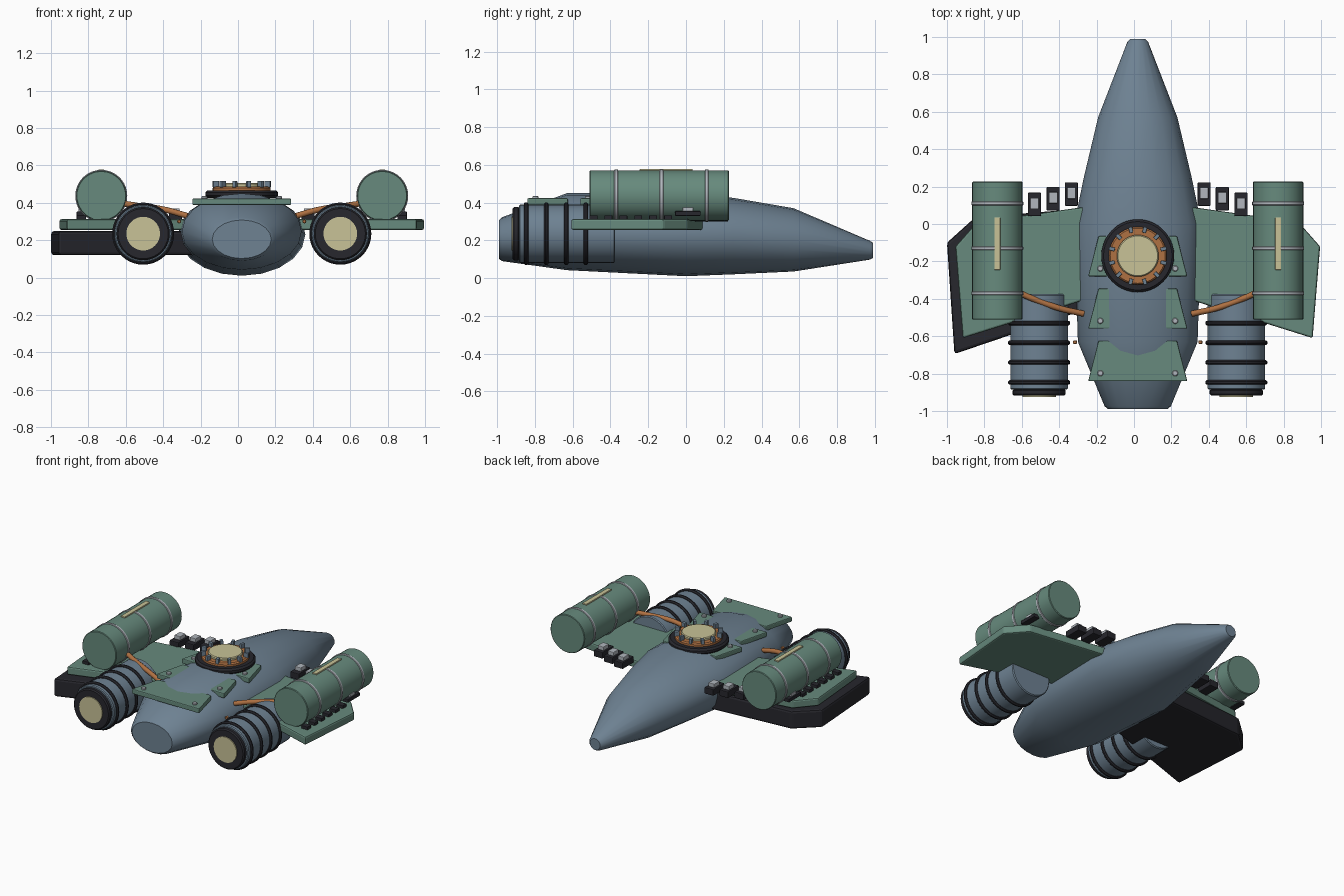
import bpy, bmesh, math
from mathutils import Matrix, Vector

cube = bpy.data.objects.get("Cube")
if cube:
    bpy.data.objects.remove(cube)

CX = 0.02  # hull centreline


def material(name, rgb):
    m = bpy.data.materials.new(name)
    m.use_nodes = True
    m.diffuse_color = (*rgb, 1)
    m.node_tree.nodes["Principled BSDF"].inputs["Base Color"].default_value = (*rgb, 1)
    return m


BLUE = material("slate blue", (0.156, 0.223, 0.29))
GREEN = material("sage green", (0.135, 0.255, 0.205))
DARK = material("charcoal", (0.02, 0.02, 0.026))
CREAM = material("cream", (0.58, 0.54, 0.31))
ORANGE = material("copper", (0.43, 0.165, 0.055))
STEEL = material("pale steel", (0.44, 0.47, 0.51))


def finish(name, bm, mat, bevel=0.0, smooth=True):
    bmesh.ops.recalc_face_normals(bm, faces=bm.faces)
    me = bpy.data.meshes.new(name)
    bm.to_mesh(me)
    bm.free()
    ob = bpy.data.objects.new(name, me)
    bpy.context.collection.objects.link(ob)
    me.materials.append(mat)
    if bevel:
        mod = ob.modifiers.new("Bevel", "BEVEL")
        mod.width, mod.segments = bevel, 2
    if smooth:
        bpy.ops.object.select_all(action="DESELECT")
        ob.select_set(True)
        bpy.context.view_layer.objects.active = ob
        bpy.ops.object.shade_smooth_by_angle(angle=math.radians(35))
    return ob


def box(name, loc, size, mat, bevel=0.0, turn=0.0):
    bm = bmesh.new()
    place = Matrix.Translation(loc) @ Matrix.Rotation(turn, 4, "Z") @ Matrix.Diagonal((*size, 1))
    bmesh.ops.create_cube(bm, size=1, matrix=place)
    return finish(name, bm, mat, bevel, False)


def lathe(name, loc, profile, mat, axis="Z", steps=40):
    """Spin (radius, height) points about the chosen axis."""
    bm = bmesh.new()
    rings = []
    for r, h in profile:
        ring = []
        for i in range(steps):
            a = math.tau * i / steps
            p = Vector((r * math.cos(a), r * math.sin(a), h))
            if axis == "Y":
                p = Vector((p.x, h, p.y))
            ring.append(bm.verts.new(p + Vector(loc)))
        rings.append(ring)
    skin(bm, rings)
    return finish(name, bm, mat)


def skin(bm, rings):
    n = len(rings[0])
    for a, b in zip(rings, rings[1:]):
        for i in range(n):
            bm.faces.new((a[i], a[(i + 1) % n], b[(i + 1) % n], b[i]))
    bm.faces.new(rings[0])
    bm.faces.new(rings[-1])


def cylinder(name, loc, r, length, mat, axis="Z", soft=0.0):
    h = length / 2
    if soft:
        profile = [(r - soft, -h), (r, soft - h), (r, h - soft), (r - soft, h)]
    else:
        profile = [(r, -h), (r, h)]
    return lathe(name, loc, profile, mat, axis)


def plate(name, outline, z0, z1, mat, side=1, bevel=0.01):
    bm = bmesh.new()
    rings = [[bm.verts.new((CX + side * u, y, z)) for u, y in outline] for z in (z0, z1)]
    skin(bm, rings)
    return finish(name, bm, mat, bevel, False)


def pipe(name, points, r, mat):
    cu = bpy.data.curves.new(name, "CURVE")
    cu.dimensions = "3D"
    cu.bevel_depth, cu.bevel_resolution, cu.use_fill_caps = r, 3, True
    sp = cu.splines.new("BEZIER")
    sp.bezier_points.add(len(points) - 1)
    for bp, p in zip(sp.bezier_points, points):
        bp.co = p
        bp.handle_left_type = bp.handle_right_type = "AUTO"
    ob = bpy.data.objects.new(name, cu)
    bpy.context.collection.objects.link(ob)
    cu.materials.append(mat)


# Hull: elliptical stations as (y, half width, bottom, top)
stations = [
    (-0.99, 0.158, 0.102, 0.308), (-0.975, 0.177, 0.09, 0.322), (-0.63, 0.32, 0.042, 0.45),
    (0, 0.34, 0.01, 0.45), (0.25, 0.288, 0.02, 0.425), (0.57, 0.212, 0.035, 0.37),
    (0.975, 0.055, 0.098, 0.197), (0.99, 0.04, 0.107, 0.187),
]
bm = bmesh.new()
rings = []
for y, w, lo, hi in stations:
    angles = [math.tau * i / 20 for i in range(20)]
    rings.append([bm.verts.new((CX + w * math.sin(a), y, (lo + hi) / 2 + (hi - lo) / 2 * math.cos(a)))
                  for a in angles])
skin(bm, rings)
finish("hull", bm, BLUE)

# Armour plates set through the back of the hull
for i, y in enumerate((-0.84, -0.56, -0.28)):
    outline = [(-0.265, y), (0.265, y), (0.21, y + 0.215), (-0.21, y + 0.215)]
    plate(f"armour_plate_{i + 1}", outline, 0.388, 0.423, GREEN, bevel=0.006)
    for s in (-1, 1):
        cylinder("armour_bolt", (CX + s * 0.2, y + 0.042, 0.427), 0.016, 0.016, STEEL, soft=0.004)

# Top hatch
HY = -0.17
cylinder("hatch_base_ring", (CX, HY, 0.446), 0.195, 0.04, DARK, soft=0.012)
cylinder("hatch_copper_ring", (CX, HY, 0.468), 0.155, 0.04, ORANGE, soft=0.008)
cylinder("hatch_lid", (CX, HY, 0.485), 0.112, 0.042, CREAM, soft=0.006)
for i in range(12):
    a = math.tau * (i + 0.5) / 12
    loc = (CX + 0.143 * math.cos(a), HY + 0.143 * math.sin(a), 0.5)
    box("hatch_clamp", loc, (0.032, 0.02, 0.035), BLUE, 0.003, a)

# Wings
wing = [(0.2, 0.1), (0.33, 0.085), (0.86, 0.01), (0.975, -0.12), (0.935, -0.61), (0.2, -0.38)]
under = [(0.2, 0.09), (0.87, 0.035), (1.02, -0.1), (0.98, -0.695), (0.2, -0.43)]
plate("right_under_wing", under, 0.12, 0.248, DARK, -1, 0.015)

for side, word in ((1, "left"), (-1, "right")):
    plate(f"{word}_wing", wing, 0.255, 0.312, GREEN, side)

    # Engine with ribs, mouth ring and nozzle disc
    ex, ez = CX + side * 0.527, 0.235
    cylinder(f"{word}_engine", (ex, -0.63, ez), 0.154, 0.51, BLUE, "Y", 0.006)
    for y in (-0.53, -0.635, -0.74, -0.847):
        cylinder(f"{word}_engine_rib", (ex, y, ez), 0.166, 0.024, DARK, "Y", 0.007)
    cylinder(f"{word}_engine_mouth", (ex, -0.9, ez), 0.142, 0.036, DARK, "Y", 0.008)
    cylinder(f"{word}_engine_nozzle", (ex, -0.9, ez), 0.09, 0.05, CREAM, "Y")

    # Tank with straps and a gauge strip
    tx, tz = CX + side * 0.751, 0.437
    cylinder(f"{word}_tank", (tx, -0.142, tz), 0.134, 0.738, GREEN, "Y", 0.004)
    for y in (0.11, -0.13, -0.37):
        cylinder(f"{word}_tank_strap", (tx, y, tz), 0.139, 0.02, STEEL, "Y", 0.003)
    box(f"{word}_tank_gauge", (tx, -0.105, 0.571), (0.032, 0.28, 0.016), CREAM, 0.003)

    # Blocks and a latch along the outer side of the tank
    for i in range(6):
        loc = (CX + side * 0.858, -0.49 + i * 0.079, 0.32)
        box(f"{word}_tank_foot", loc, (0.05, 0.042, 0.025), DARK, 0.003)
    box(f"{word}_latch", (CX + side * 0.86, 0.01, 0.342), (0.045, 0.135, 0.025), DARK, 0.004)
    box(f"{word}_latch_cap", (CX + side * 0.855, 0.01, 0.363), (0.035, 0.055, 0.022), STEEL, 0.003)

    # Stepped boxes on the wing's leading edge
    for u, y in ((0.355, 0.16), (0.452, 0.135), (0.552, 0.105)):
        x = CX + side * u
        box(f"{word}_edge_box", (x, y, 0.322), (0.07, 0.126, 0.045), DARK, 0.005)
        box(f"{word}_edge_box_cap", (x, y + 0.005, 0.355), (0.046, 0.06, 0.03), STEEL, 0.004)

    # Fuel pipe from tank to hull
    path = [(0.66, -0.355, 0.4), (0.56, -0.4, 0.385), (0.42, -0.45, 0.365), (0.29, -0.48, 0.33)]
    pipe(f"{word}_fuel_pipe", [(CX + side * u, y, z) for u, y, z in path], 0.016, ORANGE)
    cylinder(f"{word}_hull_rivet", (CX + side * 0.335, -0.632, 0.3), 0.01, 0.02, ORANGE, "Y", 0.003)
